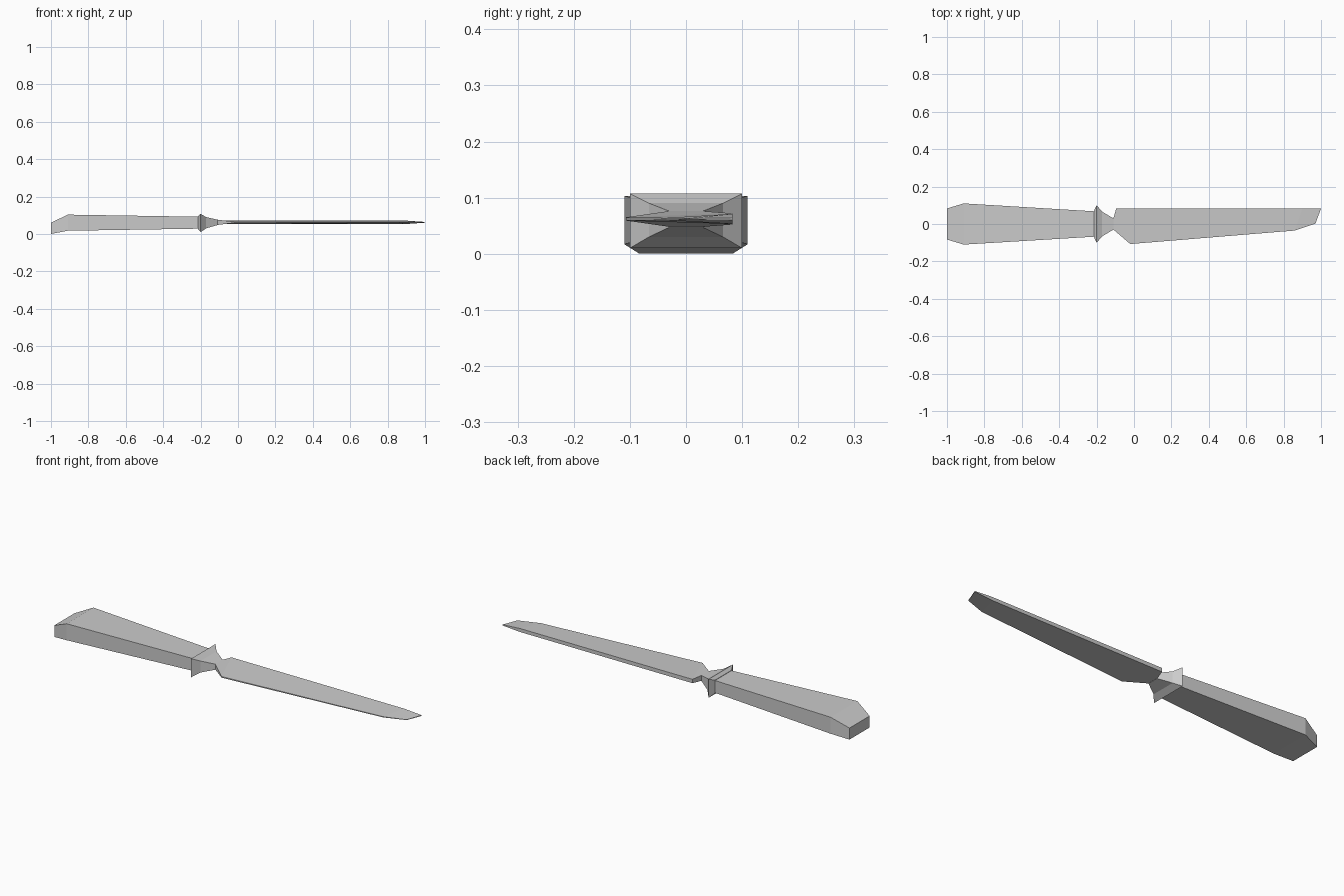
import bpy, bmesh

cube = bpy.data.objects.get("Cube")
if cube:
    bpy.data.objects.remove(cube, do_unlink=True)

# Single flat grey
grey = bpy.data.materials.new("plain grey")
grey.use_nodes = True
colour = (0.6, 0.6, 0.6, 1)
grey.diffuse_color = colour
grey.node_tree.nodes["Principled BSDF"].inputs["Base Color"].default_value = colour


def loft(name, sections):
    """Join four-cornered sections and close both ends."""
    bm = bmesh.new()
    rings = [[bm.verts.new(p) for p in s] for s in sections]
    for a, b in zip(rings, rings[1:]):
        for i in range(4):
            j = (i + 1) % 4
            bm.faces.new((a[i], a[j], b[j], b[i]))
    bm.faces.new(rings[0])
    bm.faces.new(rings[-1])
    bmesh.ops.recalc_face_normals(bm, faces=bm.faces)
    mesh = bpy.data.meshes.new(name)
    bm.to_mesh(mesh)
    bm.free()
    mesh.materials.append(grey)
    obj = bpy.data.objects.new(name, mesh)
    bpy.context.collection.objects.link(obj)


def box(x, half, low, high):
    return [(x, -half, low), (x, half, low), (x, half, high), (x, -half, high)]


def blade(edge, spine, edge_half, spine_half, mid=0.062):
    """Section from the cutting edge (x, y) to the spine (x, y)."""
    return [(*edge, mid - edge_half), (*spine, mid - spine_half),
            (*spine, mid + spine_half), (*edge, mid + edge_half)]


# Tapered handle with a sloping butt
loft("handle", [box(-1, 0.083, 0, 0.06), box(-0.91, 0.11, 0.017, 0.103),
                box(-0.215, 0.068, 0.028, 0.092)])

# Flared guard narrowing to the neck
loft("guard", [box(-0.215, 0.068, 0.026, 0.094), box(-0.2, 0.1, 0.01, 0.107),
               box(-0.17, 0.066, 0.03, 0.09), box(-0.11, 0.03, 0.047, 0.076)])

# Blade with straight spine, heel, long edge and clipped tip
loft("blade", [blade((-0.11, -0.03), (-0.11, 0.03), 0.014, 0.014),
               blade((-0.02, -0.107), (-0.095, 0.083), 0.003, 0.01),
               blade((0.86, -0.035), (0.9, 0.083), 0.002, 0.009),
               blade((0.97, 0.002), (1, 0.083), 0.001, 0.002)])
